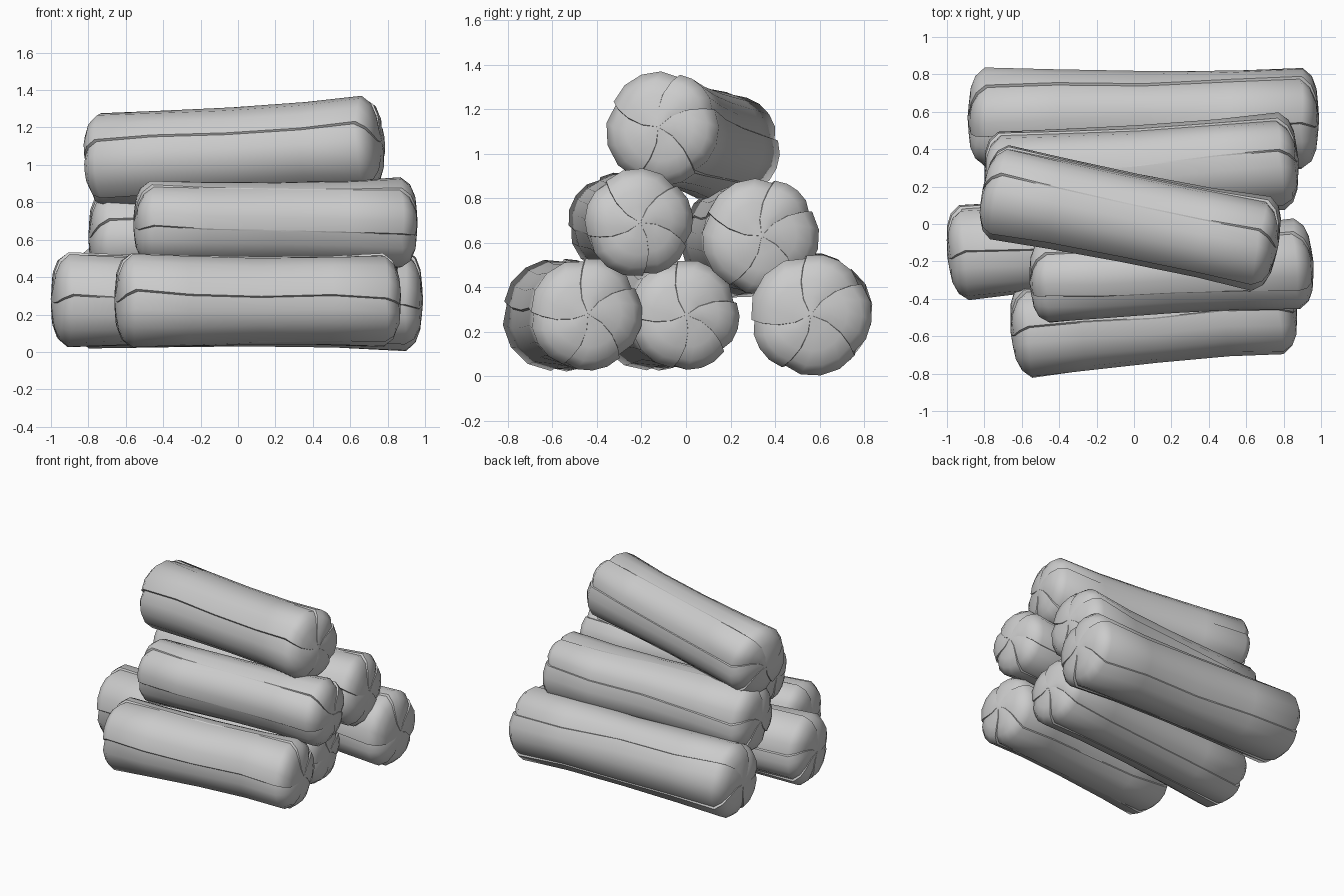
import bpy, bmesh, random
from math import cos, sin, pi
from mathutils import Vector

if "Cube" in bpy.data.objects:
    bpy.data.objects.remove(bpy.data.objects["Cube"], do_unlink=True)

bark = bpy.data.materials.new("grey_bark")
bark.use_nodes = True
GREY = (0.6, 0.6, 0.6, 1)
bark.diffuse_color = GREY
bark.node_tree.nodes["Principled BSDF"].inputs["Base Color"].default_value = GREY

LOBES = 5
# position along the log (0-1), inset from that end, relative radius
RINGS = [(0, 0.006, 0.3), (0, 0.015, 0.6), (0, 0.04, 0.84), (0, 0.09, 1.0),
         (0.25, 0, 0.96), (0.5, 0, 0.93), (0.75, 0, 0.94), (1, -0.09, 1.0),
         (1, -0.04, 0.84), (1, -0.015, 0.6), (1, -0.006, 0.3)]


def make_log(name, start, end, radii, roll, seed):
    """Loft a log whose bark strips overlap along sharp wandering creases."""
    rng = random.Random(seed)
    start, end = Vector(start), Vector(end)
    length = (end - start).length
    turn = (end - start).to_track_quat('X', 'Z')
    gaps = [rng.uniform(0.75, 1.25) for _ in range(LOBES)]
    edges = [roll + 2 * pi * sum(gaps[:i]) / sum(gaps) for i in range(LOBES + 1)]
    drift = [rng.uniform(-0.35, 0.35) for _ in range(LOBES)]
    fade = [rng.uniform(0.2, 1) for _ in range(LOBES)]

    bm = bmesh.new()
    rings = []
    for t, inset, size in RINGS:
        ring = []
        radius = radii[0] + (radii[1] - radii[0]) * t
        cap = abs(inset) > 0
        swirl = 0.5 * (1 - size) if cap else 0
        wander = [d * (t - 0.5) + (0 if cap else rng.uniform(-0.06, 0.06)) for d in drift]
        for i in range(LOBES):
            a = edges[i] + wander[i] + swirl
            b = edges[i + 1] + wander[(i + 1) % LOBES] + swirl
            depth = 0.075 * (1 if cap else fade[i])
            # each strip starts tucked under its neighbour and rises outward
            for u, sink in ((0.02, depth), (0.25, depth * 0.2), (0.5, 0), (0.75, 0), (1, 0.025)):
                angle = a + (b - a) * u
                rad = radius * size * (1 - sink)
                push = (0.2 * sink * size * (1 if t == 0 else -1)) if cap else 0
                p = Vector((t * length + inset + push, cos(angle) * rad, sin(angle) * rad))
                ring.append(bm.verts.new(start + turn @ p))
        rings.append(ring)
    count = len(rings[0])
    per_lobe = count // LOBES
    for r0, r1 in zip(rings, rings[1:]):
        for k in range(count):
            n = (k + 1) % count
            bm.faces.new((r0[k], r0[n], r1[n], r1[k])).smooth = True
        # sharp creases where strips meet
        for k in range(0, count, per_lobe):
            for v in (k, k - 1):
                bm.edges.get((r0[v], r1[v])).smooth = False
    # domed caps meeting at a point
    for ring, tip in ((rings[0], start), (rings[-1], end)):
        centre = bm.verts.new(tip)
        for k in range(count):
            bm.faces.new((ring[k], ring[(k + 1) % count], centre)).smooth = True
        for k in range(0, count, per_lobe):
            for v in (k, k - 1):
                bm.edges.get((ring[v], centre)).smooth = False
    bmesh.ops.recalc_face_normals(bm, faces=bm.faces)

    mesh = bpy.data.meshes.new(name)
    bm.to_mesh(mesh)
    bm.free()
    mesh.materials.append(bark)
    bpy.context.collection.objects.link(bpy.data.objects.new(name, mesh))


# bottom row
make_log("front_bottom_log", (-0.66, -0.58, 0.275), (0.87, -0.44, 0.28), (0.26, 0.255), 0.5, 1)
make_log("middle_bottom_log", (-1.0, -0.165, 0.28), (0.78, 0.0, 0.275), (0.26, 0.25), 1.6, 2)
make_log("back_bottom_log", (-0.89, 0.57, 0.285), (0.99, 0.56, 0.275), (0.27, 0.275), 0.7, 3)
# second row
make_log("front_middle_log", (-0.56, -0.31, 0.685), (0.96, -0.205, 0.69), (0.23, 0.245), 0.8, 4)
make_log("back_middle_log", (-0.80, 0.23, 0.61), (0.88, 0.34, 0.63), (0.26, 0.265), 0.3, 5)
# top
make_log("top_log", (-0.81, 0.185, 1.015), (0.77, -0.125, 1.12), (0.26, 0.26), 1.2, 6)
